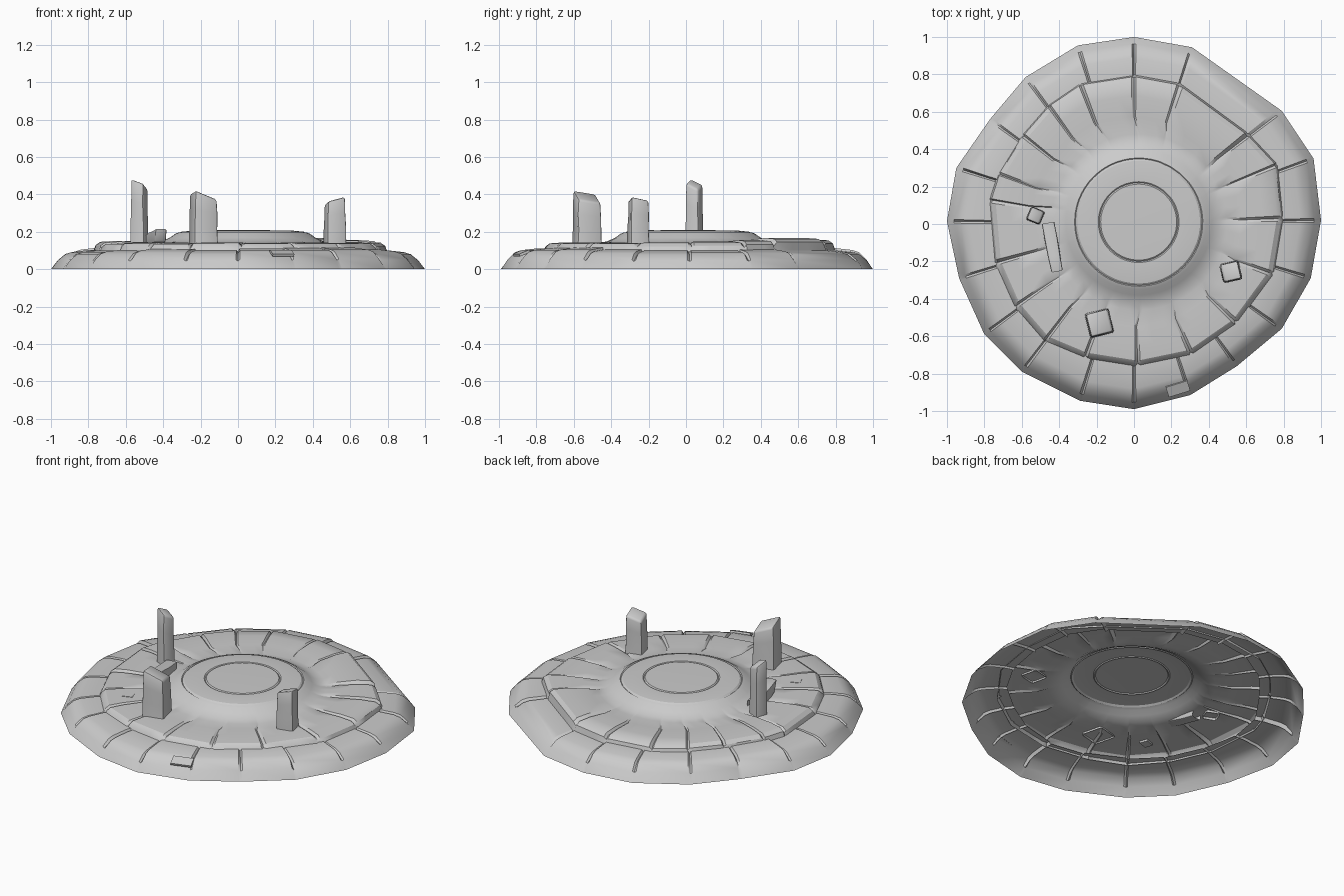
import bpy, bmesh, math, random
from mathutils import Vector, Matrix

if "Cube" in bpy.data.objects:
    bpy.data.objects.remove(bpy.data.objects["Cube"])

random.seed(4)


def finish(name, bm, angle=32):
    me = bpy.data.meshes.new(name)
    bm.to_mesh(me)
    bm.free()
    ob = bpy.data.objects.new(name, me)
    bpy.context.collection.objects.link(ob)
    bpy.ops.object.select_all(action='DESELECT')
    ob.select_set(True)
    bpy.context.view_layer.objects.active = ob
    bpy.ops.object.shade_smooth_by_angle(angle=math.radians(angle))
    return ob


def block_ring(name, outline, rows, lifts, ts, close=False):
    """Open shell of wedge blocks running clockwise round an outline.
    rows: (kind, size, z, weight); kind 'p' scales the outline, 'c' is a circle.
    weight fades the seam depth and the block height offset."""
    bm = bmesh.new()
    cols, n = [], len(outline)
    for i in range(n):
        a, b = Vector(outline[i]), Vector(outline[(i + 1) % n])
        for t in ts:
            p = a.lerp(b, t)
            seam = t == 0
            lift = min(lifts[i - 1], lifts[i]) if seam else lifts[i]
            col = []
            for kind, s, z, w in rows:
                if kind == 'p':
                    q = p * (s - (0.008 * w if seam else 0))
                else:
                    q = p.normalized() * s + Vector((0.025, 0.01))
                h = z + w * (lift - (0.010 if seam else 0))
                col.append(bm.verts.new((q.x, q.y, h)))
            cols.append(col)
    for c in range(len(cols)):
        A, B = cols[c], cols[(c + 1) % len(cols)]
        for r in range(len(rows) - 1):
            bm.faces.new((A[r], A[r + 1], B[r + 1], B[r]))
    if close:
        mid = bm.verts.new((0.025, 0.01, rows[-1][2]))
        for c in range(len(cols)):
            bm.faces.new((cols[c][-1], mid, cols[(c + 1) % len(cols)][-1]))
    return finish(name, bm)


# Outer low ring of bevelled blocks
outer = [(0, 1), (.31, .945), (.79, .605), (.96, .35), (1, .02), (.945, -.29),
         (.79, -.56), (.55, -.76), (.30, -.915), (0, -.99), (-.29, -.945),
         (-.6, -.79), (-.8, -.59), (-.935, -.29), (-1, .015), (-.95, .3),
         (-.77, .56), (-.58, .785), (-.3, .955)]
rim_rows = [('p', 1, 0, 0), ('p', .965, .05, .5), ('p', .925, .085, 1),
            ('p', .89, .096, 1), ('p', .80, .106, 1), ('p', .74, .106, 1)]
block_ring('outer_stone_ring', outer, rim_rows,
           [random.uniform(-.008, .01) for _ in outer], (0, .035, .965))

# Raised platform of wedge slabs, blending into the round central dais
inner = [(0, .8), (.245, .755), (.62, .48), (.77, .32), (.8, .03), (.75, -.27),
         (.555, -.535), (.31, -.705), (.02, -.765), (-.265, -.72), (-.48, -.63),
         (-.64, -.445), (-.745, -.21), (-.775, .13), (-.73, .27), (-.6, .48),
         (-.46, .64), (-.29, .755)]
slab_lift = [.012, .02, .008, 0, -.004, -.006, -.004, -.006, -.004, -.008,
             -.004, -.008, 0, .004, .002, .006, .004, .008]
top_rows = [('p', 1.0, .092, 0), ('p', .985, .125, 1), ('p', .955, .142, 1),
            ('p', .86, .147, 1), ('p', .72, .145, .7), ('c', .47, .143, .25),
            ('c', .43, .149, 0), ('c', .39, .168, 0), ('c', .36, .189, 0),
            ('c', .343, .196, 0), ('c', .338, .192, 0), ('c', .328, .200, 0),
            ('c', .27, .206, 0), ('c', .216, .206, 0), ('c', .21, .201, 0),
            ('c', .203, .207, 0), ('c', .1, .209, 0)]
block_ring('platform_and_dais', inner, top_rows, slab_lift,
           (0, .05, .35, .65, .95), close=True)


def stone(name, x, y, w, d, turn, base, top, slope_x, slope_y, bevel=.012):
    """Four-sided standing stone with a slanted broken top and open base."""
    bm = bmesh.new()
    bmesh.ops.create_cube(bm, size=1)
    bmesh.ops.subdivide_edges(
        bm, edges=[e for e in bm.edges
                   if abs(e.verts[0].co.z - e.verts[1].co.z) > .5], cuts=2)
    rot = Matrix.Rotation(math.radians(turn), 3, 'Z')
    for v in bm.verts:
        f = v.co.z + .5
        taper = 1.04 - .1 * f
        p = rot @ Vector((v.co.x * w * taper, v.co.y * d * taper, 0))
        t = top + slope_x * p.x + slope_y * p.y
        jit = .003 if .1 < f < .9 else 0
        v.co = (x + p.x + random.uniform(-jit, jit),
                y + p.y + random.uniform(-jit, jit), base + (t - base) * f)
    bm.normal_update()
    edges = [e for e in bm.edges if e.calc_face_angle(0) > .6
             and max(v.co.z for v in e.verts) > base + .01]
    bmesh.ops.bevel(bm, geom=edges, offset=bevel, segments=2, profile=.5,
                    affect='EDGES')
    bm.normal_update()
    bmesh.ops.delete(bm, geom=[f for f in bm.faces if f.normal.z < -.8],
                     context='FACES')
    return finish(name, bm, 40)


# Three standing stones
stone('tall_thin_stone', -.527, .045, .078, .075, -22, .13, .455, -.5, -.3)
stone('broad_stone', -.185, -.53, .127, .13, 14, .13, .388, -.35, -.25)
stone('short_stone', .518, -.255, .1, .1, 13, .13, .366, .3, -.15)

# Fallen stone leaning against the dais
fallen = stone('fallen_stone', 0, 0, .07, .065, 0, -.13, .12, .6, 0, .008)
lean = Vector((.045, -.24, .03)).normalized()
fallen.matrix_world = (Matrix.Translation((-.435, -.125, .166))
                       @ lean.to_track_quat('Z', 'X').to_matrix().to_4x4())


def chip(name, x, y, z, w, d, turn, tilt):
    """Small shallow flake lying on the surface."""
    bm = bmesh.new()
    bmesh.ops.create_cube(bm, size=1)
    m = (Matrix.Translation((x, y, z)) @ Matrix.Rotation(math.radians(turn), 4, 'Z')
         @ Matrix.Rotation(math.radians(tilt), 4, 'X')
         @ Matrix.Diagonal((w, d, .014, 1)))
    bmesh.ops.transform(bm, matrix=m, verts=bm.verts)
    return finish(name, bm)


# Loose flakes on the slab and rim
chip('slab_flake', -.45, -.43, .138, .06, .05, 20, 0)
chip('rim_flake', .235, -.88, .086, .12, .06, 17, 22)
